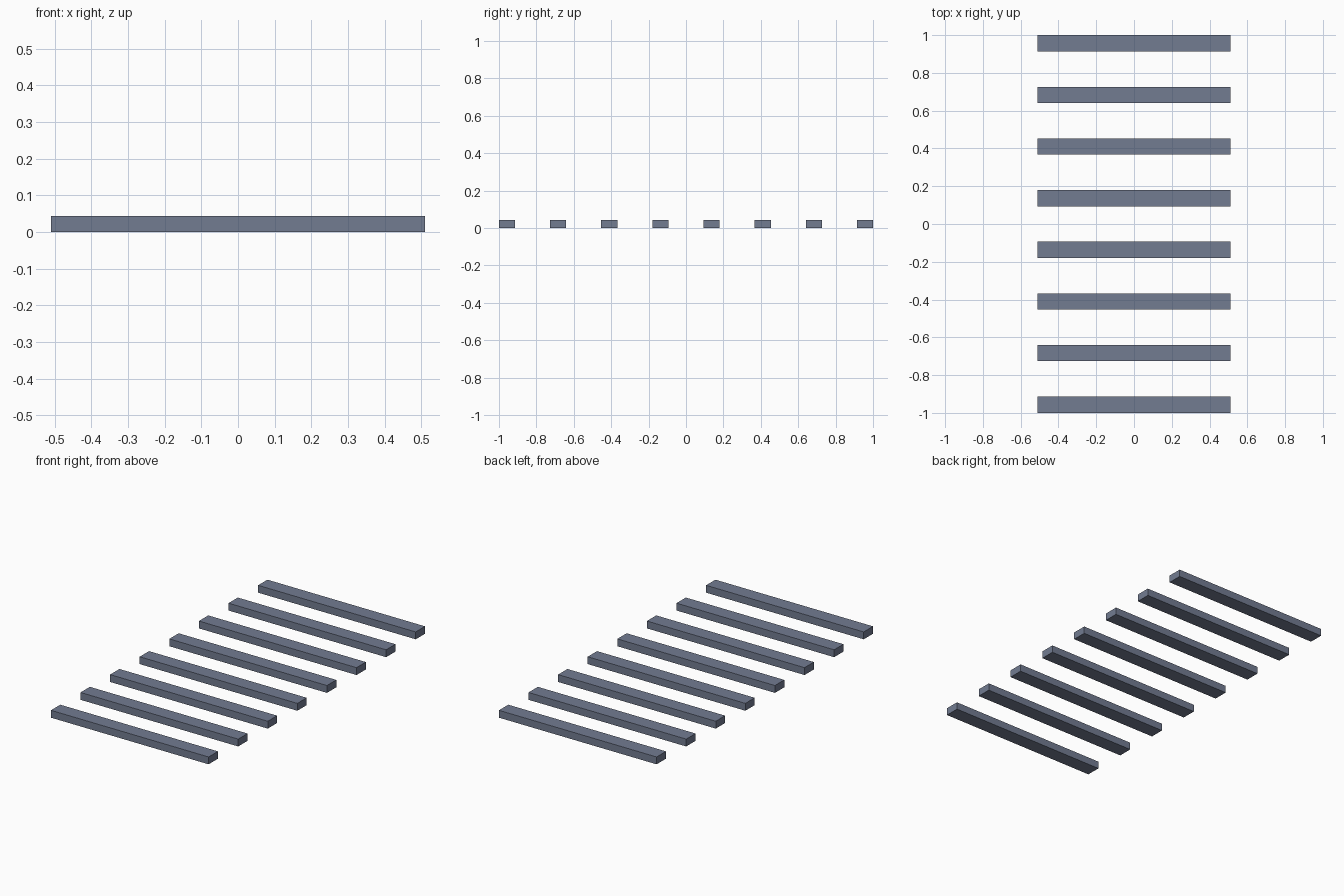
import bpy

if "Cube" in bpy.data.objects:
    bpy.data.objects.remove(bpy.data.objects["Cube"])

COUNT = 8
LENGTH, WIDTH, HEIGHT = 1.02, 0.086, 0.043
PITCH = (2.0 - WIDTH) / (COUNT - 1)

# Blue-grey slat colour
slat_paint = bpy.data.materials.new("slat_blue_grey")
slat_paint.diffuse_color = (0.17, 0.20, 0.285, 1)
slat_paint.use_nodes = True
slat_paint.node_tree.nodes["Principled BSDF"].inputs["Base Color"].default_value = slat_paint.diffuse_color

# Evenly spaced row of solid rectangular slats
for i in range(COUNT):
    y = -1.0 + WIDTH / 2 + i * PITCH
    bpy.ops.mesh.primitive_cube_add(size=1, location=(0, y, HEIGHT / 2))
    slat = bpy.context.object
    slat.name = f"slat_{i + 1}"
    slat.scale = (LENGTH, WIDTH, HEIGHT)
    bpy.ops.object.transform_apply(location=False, rotation=False, scale=True)
    slat.data.materials.append(slat_paint)
